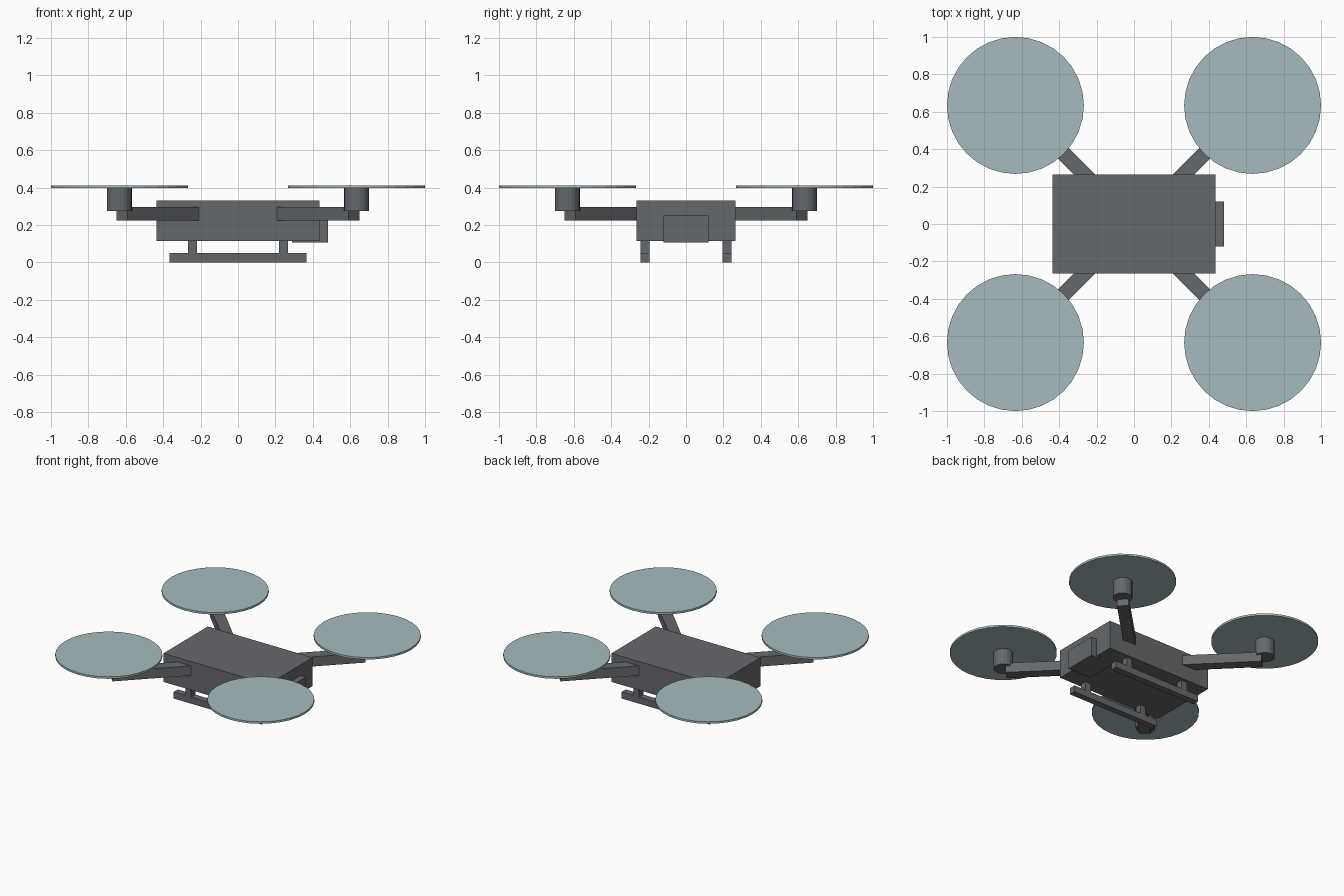
import bpy
from math import radians, sqrt, atan2

if "Cube" in bpy.data.objects:
    bpy.data.objects.remove(bpy.data.objects["Cube"])


def material(name, colour):
    m = bpy.data.materials.new(name)
    m.diffuse_color = (*colour, 1)
    m.use_nodes = True
    m.node_tree.nodes["Principled BSDF"].inputs["Base Color"].default_value = m.diffuse_color
    return m


dark = material("dark_grey", (0.13, 0.14, 0.15))
pale = material("pale_blue", (0.38, 0.50, 0.53))


def finish(name, mat):
    ob = bpy.context.object
    ob.name = name
    ob.data.materials.append(mat)
    return ob


def box(name, lo, hi):
    centre = [(a + b) / 2 for a, b in zip(lo, hi)]
    bpy.ops.mesh.primitive_cube_add(size=1, location=centre)
    bpy.context.object.scale = [b - a for a, b in zip(lo, hi)]
    return finish(name, dark)


def disc(name, x, y, z0, z1, r, sides, mat):
    bpy.ops.mesh.primitive_cylinder_add(vertices=sides, radius=r, depth=z1 - z0,
                                        location=(x, y, (z0 + z1) / 2))
    return finish(name, mat)


# Body and camera block on the +x end
box("body", (-0.437, -0.265, 0.115), (0.437, 0.265, 0.33))
box("camera", (0.29, -0.121, 0.105), (0.482, 0.121, 0.25))

# Four diagonal arms, each with a motor and a rotor disc
R = 0.634
ARM_IN, ARM_OUT = 0.2, 0.62
for sx in (-1, 1):
    for sy in (-1, 1):
        tag = ("front" if sy < 0 else "back") + ("_left" if sx < 0 else "_right")
        mid = (ARM_IN + ARM_OUT) / 2
        bpy.ops.mesh.primitive_cube_add(size=1, location=(sx * mid, sy * mid, 0.26),
                                        rotation=(0, 0, atan2(sy, sx)))
        bpy.context.object.scale = ((ARM_OUT - ARM_IN) * sqrt(2), 0.08, 0.073)
        finish("arm_" + tag, dark)
        disc("motor_" + tag, sx * R, sy * R, 0.275, 0.397, 0.067, 20, dark)
        disc("rotor_" + tag, sx * R, sy * R, 0.397, 0.412, 0.366, 32, pale)

# Landing skids with two posts each
for sy, side in ((-1, "front"), (1, "back")):
    y0, y1 = sorted((sy * 0.195, sy * 0.243))
    box("skid_" + side, (-0.366, y0, 0), (0.366, y1, 0.05))
    for sx, end in ((-1, "left"), (1, "right")):
        x = sx * 0.244
        box(f"post_{side}_{end}", (x - 0.024, y0, 0.05), (x + 0.024, y1, 0.12))
